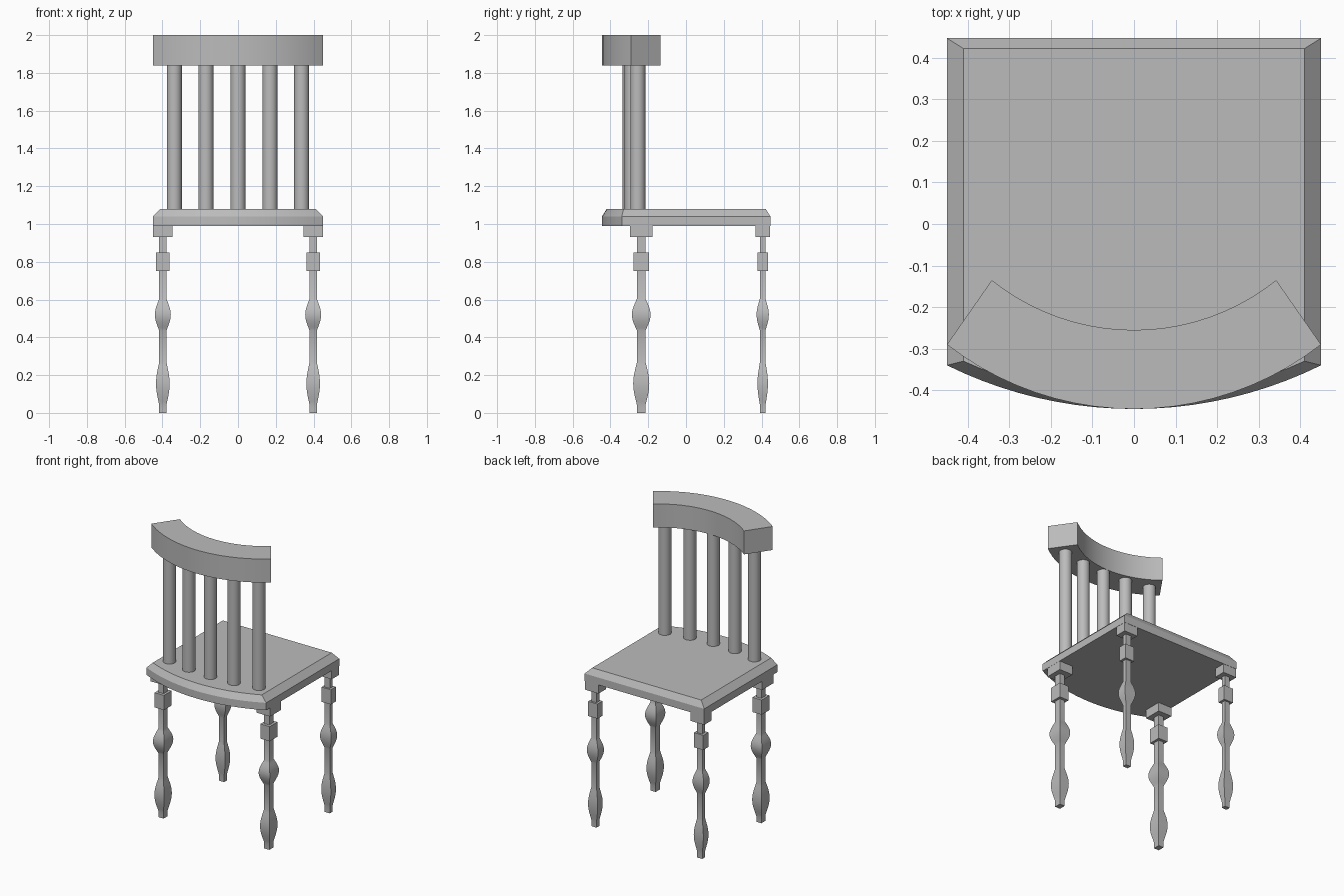
import bpy
import bmesh
import math

cube = bpy.data.objects.get("Cube")
if cube:
    bpy.data.objects.remove(cube, do_unlink=True)

grey = bpy.data.materials.new("plain grey")
grey.use_nodes = True
grey.diffuse_color = (0.5, 0.5, 0.5, 1)
grey.node_tree.nodes["Principled BSDF"].inputs["Base Color"].default_value = (0.5, 0.5, 0.5, 1)


def finish(bm, name):
    """Turn a bmesh into a shaded object."""
    bmesh.ops.recalc_face_normals(bm, faces=bm.faces)
    mesh = bpy.data.meshes.new(name)
    bm.to_mesh(mesh)
    bm.free()
    mesh.materials.append(grey)
    obj = bpy.data.objects.new(name, mesh)
    bpy.context.collection.objects.link(obj)
    bpy.ops.object.select_all(action="DESELECT")
    obj.select_set(True)
    bpy.context.view_layer.objects.active = obj
    bpy.ops.object.shade_smooth_by_angle(angle=math.radians(30))
    return obj


def loft(name, loops):
    """Skin a stack of closed loops and cap both ends."""
    bm = bmesh.new()
    rings = [[bm.verts.new(p) for p in loop] for loop in loops]
    n = len(rings[0])
    for a, b in zip(rings, rings[1:]):
        for i in range(n):
            j = (i + 1) % n
            bm.faces.new((a[i], a[j], b[j], b[i]))
    bm.faces.new(rings[0][::-1])
    bm.faces.new(rings[-1])
    return finish(bm, name)


def arc(half, end_y, mid_y, steps=20):
    """Circular arc from -half to +half, bowed towards -y."""
    sag = end_y - mid_y
    radius = (half * half + sag * sag) / (2 * sag)
    reach = math.asin(half / radius)
    angles = [reach * (2 * i / steps - 1) for i in range(steps + 1)]
    return [(radius * math.sin(a), mid_y + radius * (1 - math.cos(a))) for a in angles]


def at_height(points, z):
    return [(x, y, z) for x, y in points]


# Seat: bowed at the backrest, straight opposite, chamfered top
outer = arc(0.45, -0.34, -0.445) + [(0.45, 0.447), (-0.45, 0.447)]
inner = arc(0.41, -0.33, -0.42) + [(0.41, 0.422), (-0.41, 0.422)]
loft("seat", [at_height(outer, 0.99), at_height(outer, 1.04), at_height(inner, 1.08)])

# Curved top rail
rail = arc(0.45, -0.29, -0.445) + arc(0.342, -0.135, -0.255)[::-1]
loft("top_rail", [at_height(rail, 1.84), at_height(rail, 2.0)])

# Round spindles set on a shallow curve
for i, (x, y) in enumerate(arc(0.337, -0.255, -0.295, 4)):
    ring = [(x + 0.04 * math.cos(k * math.tau / 24), y + 0.04 * math.sin(k * math.tau / 24))
            for k in range(24)]
    loft(f"back_spindle_{i + 1}", [at_height(ring, 1.07), at_height(ring, 1.85)])

# Square-section legs with swellings and blocks
SHAFT = 0.019


def swelling(low, high, width, steps=12):
    return [(low + (high - low) * i / steps,
             SHAFT + (width - SHAFT) * math.sin(math.pi * i / steps) ** power)
            for i in range(steps + 1) for power in (1.1,)]


profile = [(0, SHAFT)] + swelling(0.04, 0.27, 0.036) + swelling(0.435, 0.605, 0.042)
profile += [(0.75, SHAFT), (0.75, 0.035), (0.85, 0.035), (0.85, SHAFT),
            (0.93, SHAFT), (0.93, 0.051), (0.995, 0.051)]


def leg(name, cx, cy, depth):
    corners = ((-1, -1), (1, -1), (1, 1), (-1, 1))
    loft(name, [[(cx + sx * w, cy + sy * w * depth, z) for sx, sy in corners]
                for z, w in profile])


for side, sign in (("left", 1), ("right", -1)):
    leg(f"backrest_leg_{side}", sign * 0.398, -0.237, 1.18)
    leg(f"open_side_leg_{side}", sign * 0.398, 0.406, 0.77)
